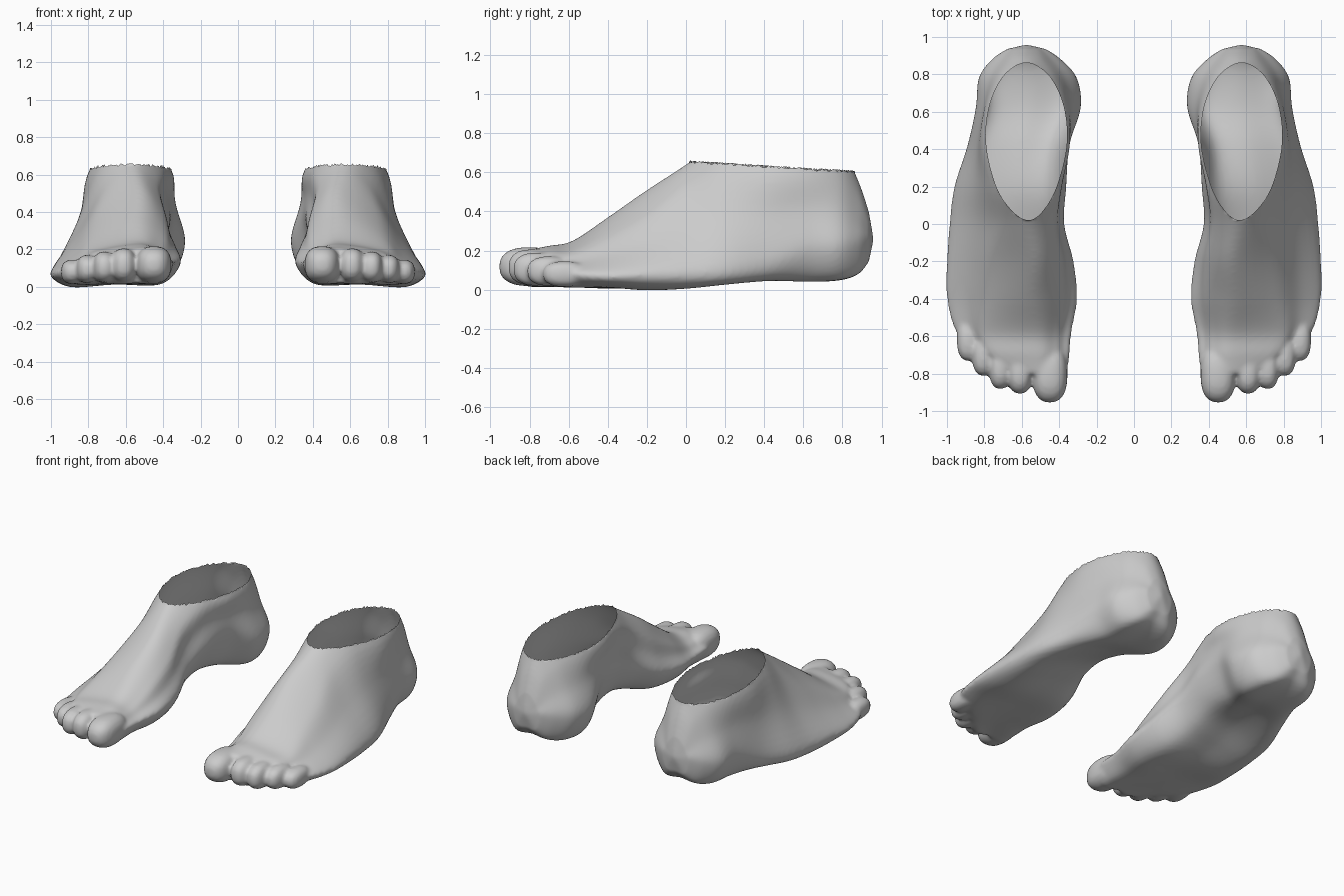
import bpy, bmesh, random
from math import sin, cos, pi
from mathutils import Vector

if "Cube" in bpy.data.objects:
    bpy.data.objects.remove(bpy.data.objects["Cube"])

random.seed(4)

# Foot stations from toes to heel:
# y, inner x, inner z, outer x, outer z, inner bottom, outer bottom,
# inner shoulder x, outer shoulder x, shoulder z, crest x, crest z
STATIONS = [
    (-.80, .36, .11, .70, .10, .02, .02, .42, .64, .18, .50, .205),
    (-.70, .345, .12, .83, .09, .02, .02, .42, .74, .19, .52, .225),
    (-.58, .335, .12, .95, .08, .02, .015, .42, .78, .20, .53, .25),
    (-.40, .305, .13, 1.0, .07, .015, .015, .40, .76, .29, .54, .37),
    (-.20, .325, .16, 1.0, .08, .03, .00, .40, .74, .40, .53, .51),
    (0.00, .375, .25, .985, .09, .10, .005, .43, .71, .54, .56, .64),
    (.20, .365, .33, .96, .10, .15, .025, .405, .745, .63, .575, .78),
    (.42, .35, .33, .89, .13, .12, .045, .36, .79, .63, .575, .85),
    (.62, .285, .24, .845, .20, .06, .05, .38, .77, .63, .575, .85),
    (.78, .305, .24, .83, .22, .06, .06, .44, .71, .60, .575, .76),
    (.88, .39, .25, .76, .24, .09, .09, .50, .65, .50, .575, .56),
    (.935, .47, .26, .68, .26, .15, .15, .52, .63, .36, .575, .40),
]
# Toes: centre, radii
TOES = [
    ((.45, -.80, .118), (.095, .155, .10)),
    ((.61, -.79, .115), (.066, .118, .092)),
    ((.715, -.765, .105), (.060, .118, .085)),
    ((.805, -.70, .095), (.060, .112, .076)),
    ((.885, -.62, .08), (.062, .112, .066)),
]


def spline(pts, closed, n):
    """Catmull-Rom curve through the points."""
    m, out = len(pts), []
    for i in range(m if closed else m - 1):
        if closed:
            a, b, c, d = (pts[(i + k) % m] for k in (-1, 0, 1, 2))
        else:
            a, b, c, d = (pts[min(max(i + k, 0), m - 1)] for k in (-1, 0, 1, 2))
        for s in range(n):
            t = s / n
            out.append(0.5 * (2 * b + (c - a) * t + (2 * a - 5 * b + 4 * c - d) * t * t
                              + (3 * b - a - 3 * c + d) * t ** 3))
    if not closed:
        out.append(pts[-1].copy())
    return out


def section(s):
    y, xi, zi, xo, zo, bi, bo, ti, to, zs, xt, zt = s
    w = xo - xi
    pts = [(xi, zi), ((xi + ti) / 2, (zi + zs) / 2), (ti, zs), (xt, zt), (to, zs),
           ((xo + to) / 2, (zo + zs) / 2), (xo, zo), (xo - .15 * w, bo),
           ((xi + xo) / 2, (bi + bo) / 2), (xi + .15 * w, bi)]
    return spline([Vector((x, y, z)) for x, z in pts], True, 6)


def loft(bm, rings, tips):
    vs = [[bm.verts.new(p) for p in r] for r in rings]
    n = len(vs[0])
    for a, b in zip(vs, vs[1:]):
        for i in range(n):
            j = (i + 1) % n
            bm.faces.new((a[i], a[j], b[j], b[i]))
    for ring, tip in zip((vs[0], vs[-1]), tips):
        v = bm.verts.new(tip)
        for i in range(n):
            bm.faces.new((ring[i], ring[(i + 1) % n], v))


def power(v, p=.82):
    return abs(v) ** p * (1 if v >= 0 else -1)


# Solid foot: body loft plus rounded toes
bm = bmesh.new()
columns = zip(*[section(s) for s in STATIONS])
grid = [spline(list(c), False, 6) for c in columns]
loft(bm, list(zip(*grid)), [(.53, -.81, .11), (.575, .96, .26)])
for c, r in TOES:
    rings = []
    for k in range(1, 16):
        a = pi * k / 16
        rings.append([Vector((c[0] + r[0] * power(sin(a)) * power(cos(b)),
                              c[1] - r[1] * power(cos(a)),
                              c[2] + r[2] * power(sin(a)) * power(sin(b))))
                      for b in (2 * pi * i / 24 for i in range(24))])
    loft(bm, rings, [(c[0], c[1] - r[1], c[2]), (c[0], c[1] + r[1], c[2])])
bmesh.ops.recalc_face_normals(bm, faces=bm.faces)
mesh = bpy.data.meshes.new("foot_solid")
bm.to_mesh(mesh)
bm.free()
solid = bpy.data.objects.new("foot_solid", mesh)
bpy.context.collection.objects.link(solid)

# Fuse into one skin
rem = solid.modifiers.new("fuse", 'REMESH')
rem.mode = 'VOXEL'
rem.voxel_size = .013
smo = solid.modifiers.new("soften", 'SMOOTH')
smo.factor = .5
smo.iterations = 5
skin = bpy.data.meshes.new_from_object(
    solid.evaluated_get(bpy.context.evaluated_depsgraph_get()))
bpy.data.objects.remove(solid)

# Open ankle with a slightly ragged rim, one foot per side
for name, side in (("left_foot", 1), ("right_foot", -1)):
    bm = bmesh.new()
    bm.from_mesh(skin)
    bmesh.ops.bisect_plane(bm, geom=bm.verts[:] + bm.edges[:] + bm.faces[:],
                           plane_co=(0, .03, .652), plane_no=(0, .06, 1),
                           clear_outer=True)
    for v in bm.verts:
        if v.is_boundary:
            v.co.z += random.uniform(-.006, .009)
        v.co.x *= side
    if side < 0:
        bmesh.ops.reverse_faces(bm, faces=bm.faces[:])
    for f in bm.faces:
        f.smooth = True
    me = bpy.data.meshes.new(name)
    bm.to_mesh(me)
    bm.free()
    bpy.context.collection.objects.link(bpy.data.objects.new(name, me))
